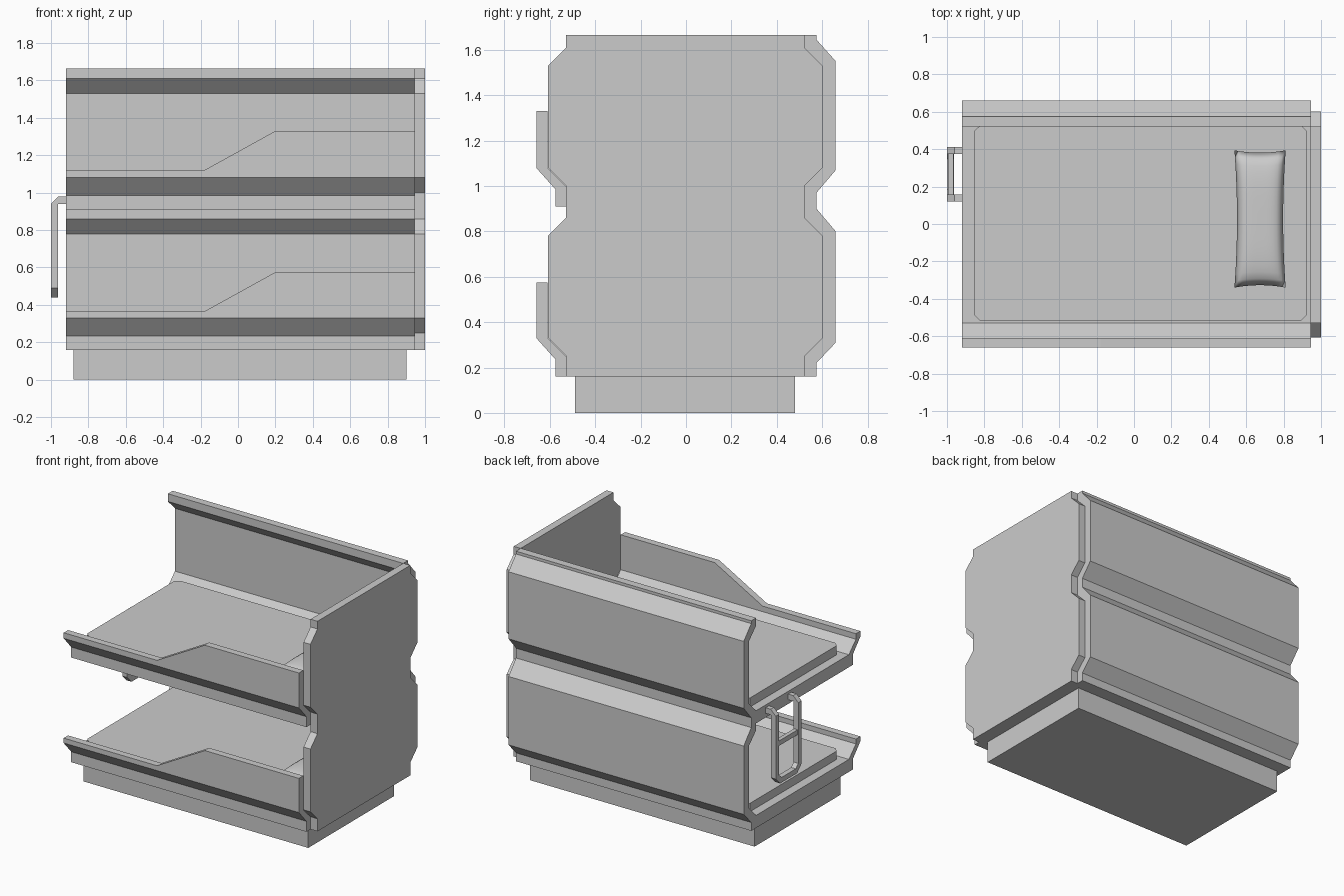
import bpy, bmesh
from mathutils import Vector

if "Cube" in bpy.data.objects:
    bpy.data.objects.remove(bpy.data.objects["Cube"])


def make(name, verts, faces, smooth=False):
    me = bpy.data.meshes.new(name)
    me.from_pydata(verts, [], faces)
    bm = bmesh.new()
    bm.from_mesh(me)
    bmesh.ops.remove_doubles(bm, verts=bm.verts, dist=1e-5)
    bmesh.ops.recalc_face_normals(bm, faces=bm.faces)
    bm.to_mesh(me)
    bm.free()
    for p in me.polygons:
        p.use_smooth = smooth
    ob = bpy.data.objects.new(name, me)
    bpy.context.collection.objects.link(ob)
    return ob


def loft(name, sections):
    """Skin a list of equal-length closed rings and cap both ends."""
    n = len(sections[0])
    verts = [v for s in sections for v in s]
    faces = [tuple(range(n)), tuple(range(len(verts) - n, len(verts)))]
    for k in range(len(sections) - 1):
        for i in range(n):
            j = (i + 1) % n
            faces.append((k * n + i, k * n + j, k * n + n + j, k * n + n + i))
    return make(name, verts, faces)


def prism(name, pts, lo, hi, axis):
    """Extrude a 2D outline along an axis (0=x, 1=y, 2=z)."""
    def ring(t):
        return [tuple(p[:axis]) + (t,) + tuple(p[axis:]) for p in pts]
    return loft(name, [ring(lo), ring(hi)])


def box(name, x, y, z):
    return prism(name, [(x[0], y[0]), (x[1], y[0]), (x[1], y[1]), (x[0], y[1])], *z, 2)


# Base plinth
box("base", (-0.88, 0.90), (-0.49, 0.48), (0, 0.16))


# Bunk shell: back wall and two trays, front rails step up along x
def shell(x, r):
    u = r + 0.755
    pts = [(-.575, .16), (.575, .16), (.575, .22), (.66, .31), (.66, .80), (.575, .90),
           (.575, .97), (.66, 1.07), (.66, 1.55), (.575, 1.645), (.575, 1.665),
           (.52, 1.665), (.52, 1.61), (.60, 1.53), (.60, 1.08), (.52, 1.0),
           (-.53, 1.0), (-.61, 1.08), (-.61, u), (-.66, u), (-.66, 1.08), (-.575, .985),
           (-.575, .91), (.52, .91), (.52, .86), (.60, .78), (.60, .33), (.52, .25),
           (-.53, .25), (-.61, .33), (-.61, r), (-.66, r), (-.66, .33), (-.575, .235)]
    return [(x, y, z) for y, z in pts]


loft("bunk_shell", [shell(-.92, .365), shell(-.18, .365), shell(.20, .575), shell(.945, .575)])

# Head panel, symmetric notched outline
half = [(.525, .16), (.525, .25), (.605, .33), (.605, .78), (.525, .86),
        (.525, 1.0), (.605, 1.08), (.605, 1.53), (.525, 1.61), (.525, 1.665)]
prism("head_panel", [(y - .003, z) for y, z in half] +
      [(-y - .003, z) for y, z in reversed(half)], .945, 1.0, 0)


# Pillow: two puffed grids joined at a pinched seam
def pillow(name, center):
    nu, nv = 14, 20
    verts, faces = [], []
    for side in (1, -1):
        o = len(verts)
        for i in range(nu + 1):
            for j in range(nv + 1):
                u, v = 2 * i / nu - 1, 2 * j / nv - 1
                p = Vector((.137 * u * (1 - .10 * (1 - v * v)),
                            .367 * v * (1 - .035 * (1 - u * u)),
                            side * .056 * ((1 - u ** 4) * (1 - v ** 4)) ** .5))
                verts.append(p + Vector(center))
        for i in range(nu):
            for j in range(nv):
                a = o + i * (nv + 1) + j
                faces.append((a, a + nv + 1, a + nv + 2, a + 1))
    make(name, verts, faces, True)


# Mattress and pillow for each bunk
x0, x1, y0, y1, c = -.855, .925, -.515, .525, .03
outline = [(x0 + c, y0), (x1 - c, y0), (x1, y0 + c), (x1, y1 - c),
           (x1 - c, y1), (x0 + c, y1), (x0, y1 - c), (x0, y0 + c)]
for label, z in (("lower", .25), ("upper", 1.005)):
    prism(label + "_mattress", outline, z - .01, z + .06, 2)
    pillow(label + "_pillow", (.674, .027, z + .108))

# Ladder: hooked side rails, chamfered bottom loop, middle rung
rail = [(-.92, .98), (-.96, .98), (-1, .94), (-1, .49), (-.963, .49), (-.963, .94), (-.92, .94)]
for label, y in (("left", .12), ("right", .375)):
    prism("ladder_rail_" + label, rail, y, y + .037, 1)
loop = [(.12, .49), (.17, .44), (.362, .44), (.412, .49),
        (.375, .505), (.347, .477), (.185, .477), (.157, .505)]
prism("ladder_foot", loop, -1, -.963, 0)
box("ladder_rung", (-.995, -.966), (.157, .375), (.71, .745))
